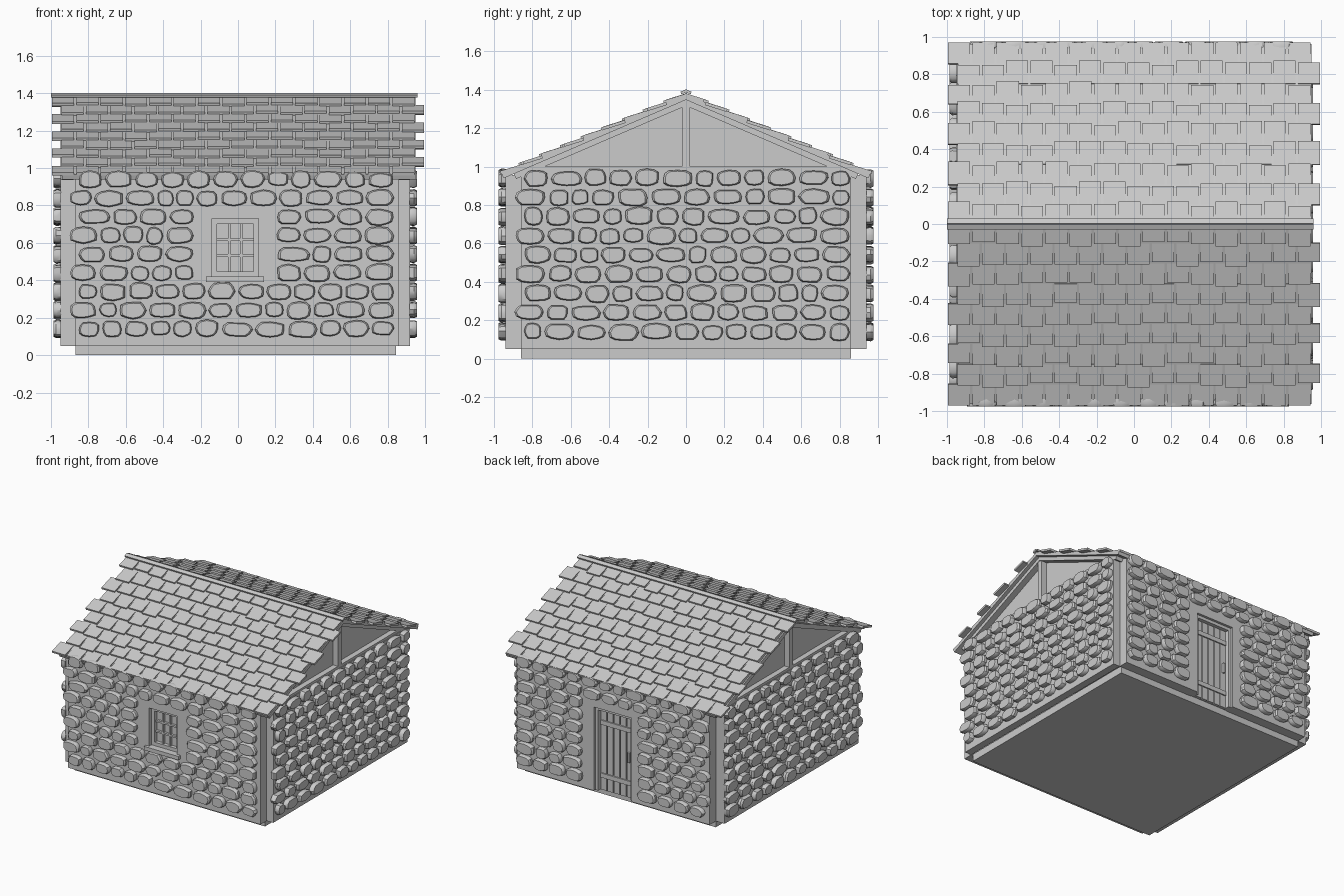
import bpy, bmesh, math, random
from mathutils import Matrix, Vector

random.seed(4)
cube = bpy.data.objects.get("Cube")
if cube:
    bpy.data.objects.remove(cube, do_unlink=True)

grey = bpy.data.materials.new("stone_grey")
grey.use_nodes = True
grey.diffuse_color = (0.6, 0.6, 0.6, 1)
grey.node_tree.nodes["Principled BSDF"].inputs["Base Color"].default_value = (0.6, 0.6, 0.6, 1)


def finish(bm, name, smooth=False):
    bmesh.ops.recalc_face_normals(bm, faces=bm.faces)
    mesh = bpy.data.meshes.new(name)
    bm.to_mesh(mesh)
    bm.free()
    mesh.materials.append(grey)
    obj = bpy.data.objects.new(name, mesh)
    bpy.context.collection.objects.link(obj)
    if smooth:
        bpy.ops.object.select_all(action='DESELECT')
        obj.select_set(True)
        bpy.context.view_layer.objects.active = obj
        bpy.ops.object.shade_smooth_by_angle(angle=math.radians(35))


def frame_box(bm, centre, axes, size):
    """Box with its own axes."""
    m = Matrix.Identity(4)
    for i in range(3):
        m.col[i] = (*(axes[i] * size[i]), 0)
    m.col[3] = (*centre, 1)
    bmesh.ops.create_cube(bm, size=1, matrix=m)


WORLD = [Vector((1, 0, 0)), Vector((0, 1, 0)), Vector((0, 0, 1))]


def box(bm, x0, x1, y0, y1, z0, z1):
    frame_box(bm, Vector((x0 + x1, y0 + y1, z0 + z1)) / 2, WORLD,
              (abs(x1 - x0), abs(y1 - y0), abs(z1 - z0)))


LEFT, RIGHT, DEPTH = -0.87, 0.86, 0.86     # inner faces of the walls
OUT = 0.94                                 # outer face of front and back walls
FLOOR = 0.05

# Base slab
bm = bmesh.new()
box(bm, LEFT, RIGHT - 0.015, -DEPTH, DEPTH, 0, FLOOR + 0.01)
finish(bm, "base_slab")


# Front and back walls, each with one opening
def wall(name, s, x0, x1, z0, z1, top=0.955):
    bm = bmesh.new()
    box(bm, LEFT, x0, s * DEPTH, s * OUT, FLOOR, top)
    box(bm, x1, RIGHT, s * DEPTH, s * OUT, FLOOR, top)
    box(bm, x0, x1, s * DEPTH, s * OUT, z1, top)
    if z0 > FLOOR:
        box(bm, x0, x1, s * DEPTH, s * OUT, FLOOR, z0)
    finish(bm, name)


WIN = (-0.14, 0.11, 0.42, 0.73)
DOOR = (-0.17, 0.17, FLOOR, 0.73)
wall("front_wall", -1, *WIN)
wall("back_wall", 1, *DOOR)

# Side walls
for name, x0, x1 in (("right_wall", -0.95, LEFT), ("left_wall", RIGHT, 0.92)):
    bm = bmesh.new()
    box(bm, x0, x1, -DEPTH, DEPTH, FLOOR, 0.98)
    finish(bm, name)


# Window: frame, glazing bars, pane and sill
def rim(bm, x0, x1, z0, z1, w, y0, y1):
    box(bm, x0, x0 + w, y0, y1, z0, z1)
    box(bm, x1 - w, x1, y0, y1, z0, z1)
    box(bm, x0 + w, x1 - w, y0, y1, z1 - w, z1)
    if z0 > FLOOR:
        box(bm, x0 + w, x1 - w, y0, y1, z0, z0 + w)


x0, x1, z0, z1 = WIN
bm = bmesh.new()
rim(bm, x0, x1, z0, z1, 0.028, -0.91, -0.865)
for k in (1, 2):
    x = x0 + 0.028 + k * (x1 - x0 - 0.056) / 3
    z = z0 + 0.028 + k * (z1 - z0 - 0.056) / 3
    box(bm, x - 0.007, x + 0.007, -0.9, -0.87, z0, z1)
    box(bm, x0, x1, -0.899, -0.87, z - 0.007, z + 0.007)
finish(bm, "window_frame")
bm = bmesh.new()
box(bm, x0, x1, -0.88, -0.865, z0, z1)
finish(bm, "window_pane")
bm = bmesh.new()
box(bm, x0 - 0.03, x1 + 0.03, -0.965, -0.87, z0 - 0.03, z0)
finish(bm, "window_sill")

# Door: frame, planks, straps and handle
x0, x1, z0, z1 = DOOR
bm = bmesh.new()
rim(bm, x0, x1, z0, z1, 0.025, 0.865, 0.92)
finish(bm, "door_frame")
bm = bmesh.new()
box(bm, x0, x1, 0.865, 0.875, z0, z1)
planks = 5
step = (x1 - x0 - 0.05) / planks
for k in range(planks):
    x = x0 + 0.025 + k * step
    box(bm, x + 0.004, x + step - 0.004, 0.87, 0.89, z0, z1)
finish(bm, "door_planks")
bm = bmesh.new()
for z in (0.17, 0.6):
    box(bm, x0 + 0.03, x1 - 0.03, 0.885, 0.9, z - 0.018, z + 0.018)
finish(bm, "door_straps")
bm = bmesh.new()
box(bm, x0 + 0.045, x0 + 0.06, 0.885, 0.91, 0.34, 0.42)
finish(bm, "door_handle")


# Rounded stones set in rows on each wall
def stone(bm, origin, u, n, cu, cz, w, h):
    sides = 12
    outline = []
    for k in range(sides):
        a = math.tau * k / sides
        c, s = math.cos(a), math.sin(a)
        r = random.uniform(0.9, 1.04)
        outline.append((r * w / 2 * math.copysign(abs(c) ** 0.75, c),
                        r * h / 2 * math.copysign(abs(s) ** 0.75, s)))
    rings = []
    for scale, d in ((0.97, -0.004), (1, 0.022), (0.86, 0.036)):
        rings.append([bm.verts.new(origin + u * (cu + p * scale) + n * d
                                   + WORLD[2] * (cz + q * scale)) for p, q in outline])
    for a, b in zip(rings, rings[1:]):
        for k in range(sides):
            j = (k + 1) % sides
            bm.faces.new((a[k], a[j], b[j], b[k]))
    bm.faces.new(rings[0][::-1])
    bm.faces.new(rings[-1])


def stones(name, origin, u, n, start, end, gap, gap_rows):
    bm = bmesh.new()
    for row in range(9):
        z = 0.14 + row * 0.1
        a = start + (0.05 if row % 2 == 0 else 0)
        parts = [(a, gap[0]), (gap[1], end)] if row in gap_rows else [(a, end)]
        for lo, hi in parts:
            widths = [random.uniform(0.75, 1.3) for _ in range(round((hi - lo) / 0.145))]
            fit = (hi - lo) / sum(widths)
            for w in widths:
                w *= fit
                stone(bm, origin, u, n, lo + w / 2, z + random.uniform(-0.004, 0.004),
                      w - 0.014, random.uniform(0.076, 0.098))
                lo += w
    finish(bm, name, True)


X, Y, Z = WORLD
stones("front_stones", Y * -OUT, X, -Y, -0.91, 0.84, (-0.23, 0.2), range(3, 7))
stones("back_stones", Y * OUT, X, Y, -0.89, 0.86, (-0.23, 0.26), range(0, 7))
stones("left_stones", X * 0.92, Y, X, -0.9, 0.86, None, ())
stones("right_stones", X * -0.95, Y, -X, -0.88, 0.88, None, ())

# Roof: boards, staggered shingles, ridge cap and gable rafters
pitch = math.atan(0.43)
ridge = Vector((0, 0, 1.39))
length = 0.97 / math.cos(pitch)
rows = 9
row_len = length / rows
boards, shingles, cap, rafters = (bmesh.new() for _ in range(4))
for s in (-1, 1):
    v = Vector((0, s * math.cos(pitch), -math.sin(pitch)))
    n = Vector((0, s * math.sin(pitch), math.cos(pitch)))
    axes = (X, v, n)
    frame_box(boards, ridge + X * 0.005 + v * length / 2 - n * 0.025, axes,
              (1.89, length - 0.01, 0.028))
    frame_box(cap, ridge - X * 0.02 + v * 0.012 + n * 0.004, axes, (1.96, 0.03, 0.014))
    for x in (-0.915, 0.885):
        frame_box(rafters, ridge + X * x + v * length * 0.475 - n * 0.05, axes,
                  (0.07, length * 0.93, 0.035))
    tilt = 0.1
    tv = v * math.cos(tilt) + n * math.sin(tilt)
    tn = n * math.cos(tilt) - v * math.sin(tilt)
    for row in range(rows):
        for k in range(15):
            x = -1 + 0.05 * (row % 2) + 0.13 * (k + 0.5)
            extra = 0 if row == rows - 1 else random.choice((-0.012, 0, 0, 0.012))
            long = row_len + extra
            mid = ridge + X * x + v * (row * row_len + long / 2) - n * 0.011
            frame_box(shingles, mid, (X, tv, tn), (0.118, long, 0.016))
finish(boards, "roof_boards")
finish(shingles, "roof_shingles")
finish(cap, "ridge_cap")
finish(rafters, "gable_rafters")

# Gable panel, tie beams and king posts
bm = bmesh.new()
ends = []
for x in (-0.9, 0.87):
    ends.append([bm.verts.new((x, y, z)) for y, z in ((-0.88, 0.95), (0.88, 0.95), (0, 1.345))])
    bm.faces.new(ends[-1])
for k in range(3):
    j = (k + 1) % 3
    bm.faces.new((ends[0][k], ends[0][j], ends[1][j], ends[1][k]))
finish(bm, "gable_panels")
bm = bmesh.new()
for x0, x1 in ((-0.945, -0.89), (0.86, 0.915)):
    box(bm, x0, x1, -0.82, 0.82, 0.97, 1.0)
    box(bm, x0, x1, -0.022, 0.022, 0.99, 1.34)
finish(bm, "gable_beams")
